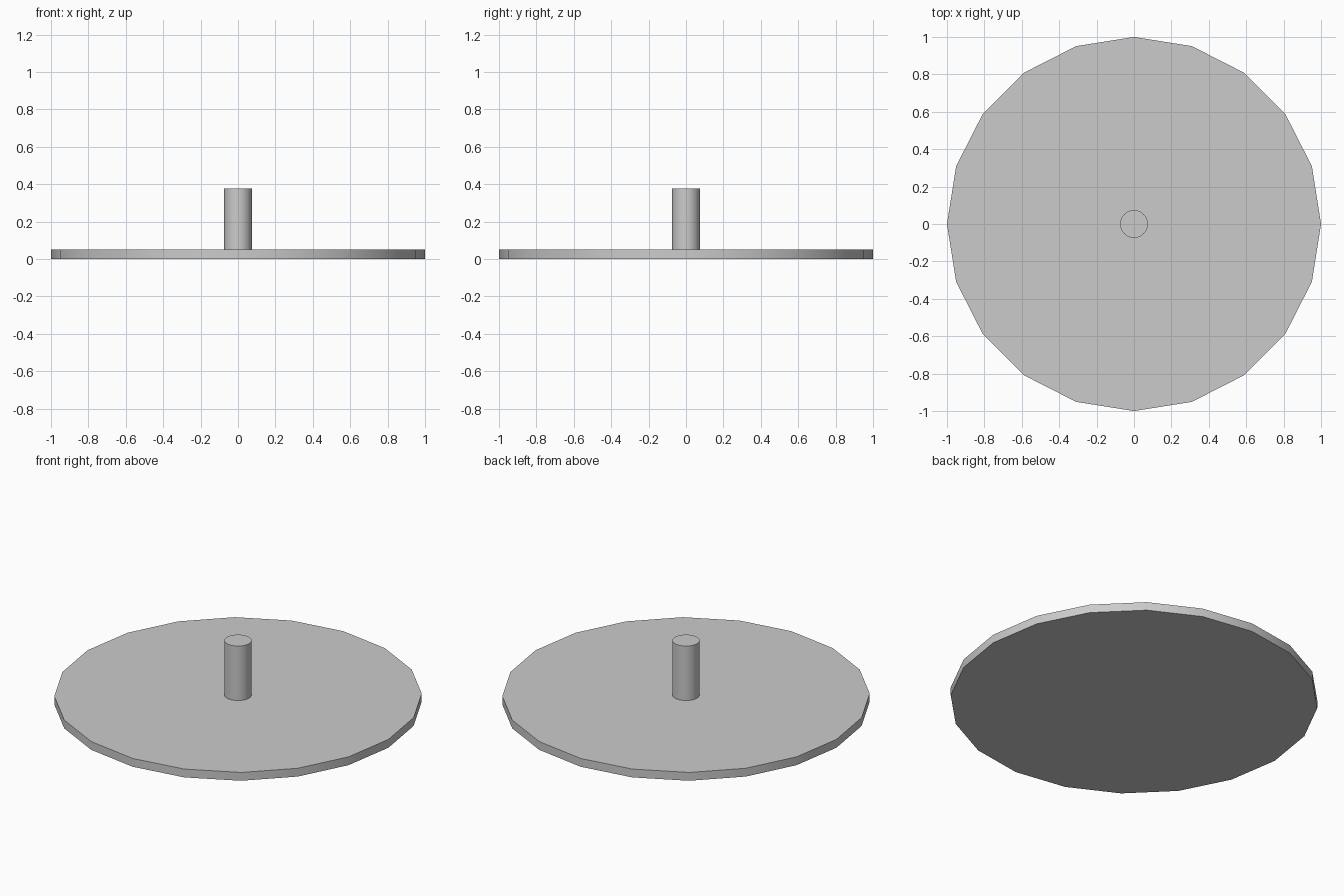
import bpy
import math

if "Cube" in bpy.data.objects:
    bpy.data.objects.remove(bpy.data.objects["Cube"])


def cylinder(name, radius, z0, z1, sides):
    bpy.ops.mesh.primitive_cylinder_add(
        vertices=sides, radius=radius, depth=z1 - z0,
        location=(0, 0, (z0 + z1) / 2))
    obj = bpy.context.object
    obj.name = name
    bpy.ops.object.shade_smooth_by_angle(angle=math.radians(30))
    return obj


# Thin twenty-sided base plate
cylinder("base_disc", 1.0, 0.0, 0.05, 20)

# Upright central peg, standing on the plate
cylinder("center_peg", 0.074, 0.05, 0.377, 32)
